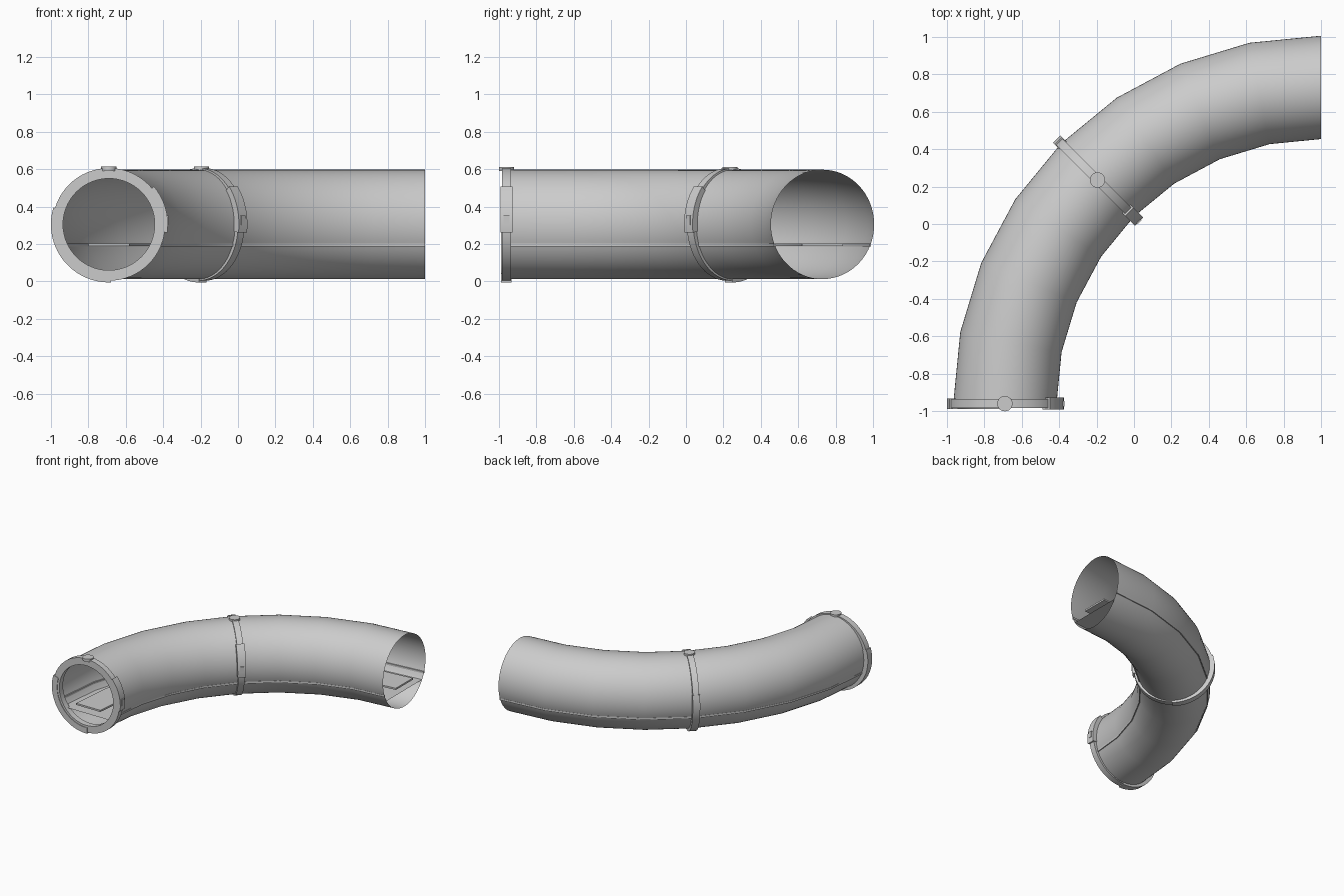
import bpy, bmesh
from math import sin, cos, pi, radians
from mathutils import Vector, Matrix

if "Cube" in bpy.data.objects:
    bpy.data.objects.remove(bpy.data.objects["Cube"])

CX, CY, CZ, R = 1.0, -0.96, 0.305, 1.69   # bend centre, axis height, bend radius
RW, RH = 0.276, 0.2925                    # tube half width and half height
STEPS = 8


def finish(name, verts, faces, angle=35):
    me = bpy.data.meshes.new(name)
    me.from_pydata(verts, [], faces)
    bm = bmesh.new()
    bm.from_mesh(me)
    bmesh.ops.recalc_face_normals(bm, faces=bm.faces)
    bm.to_mesh(me)
    bm.free()
    ob = bpy.data.objects.new(name, me)
    bpy.context.collection.objects.link(ob)
    bpy.ops.object.select_all(action='DESELECT')
    ob.select_set(True)
    bpy.context.view_layer.objects.active = ob
    bpy.ops.object.shade_smooth_by_angle(angle=radians(angle))
    return ob


def skin(rows, closed_profile, closed_path=False):
    """Faces joining consecutive rows of profile points."""
    n, m = len(rows[0]), len(rows)
    verts = [p for r in rows for p in r]
    faces = []
    for i in range(m if closed_path else m - 1):
        a, b = i * n, (i + 1) % m * n
        for j in range(n if closed_profile else n - 1):
            k = (j + 1) % n
            faces.append((a + j, a + k, b + k, b + j))
    if closed_profile and not closed_path:
        faces += [tuple(range(n)), tuple(range((m - 1) * n, m * n))]
    return verts, faces


def along_bend(name, profile, closed=False):
    """Sweep (outward offset, height) points round the quarter bend."""
    rows = []
    for i in range(STEPS + 1):
        t = pi / 2 * i / STEPS
        rows.append([(CX - (R + d) * cos(t), CY + (R + d) * sin(t), z) for d, z in profile])
    return finish(name, *skin(rows, closed))


def ellipse(a0, a1, n, grow=0.0):
    return [((RW + grow) * cos(radians(a0 + (a1 - a0) * i / n)),
             CZ + (RH + grow) * sin(radians(a0 + (a1 - a0) * i / n))) for i in range(n + 1)]


def frame(t):
    """Plane across the tube: x inward, y along the tube, z up."""
    m = Matrix(((cos(t), sin(t), 0), (-sin(t), cos(t), 0), (0, 0, 1))).to_4x4()
    m.translation = (CX - R * cos(t), CY + R * sin(t), CZ)
    return m


def hoop(name, t, r0, r1, half, a0, a1, n):
    m, full = frame(t), a1 - a0 == 360
    rows = []
    for i in range(n if full else n + 1):
        a = radians(a0 + (a1 - a0) * i / n)
        rows.append([m @ Vector((r * cos(a), y, r * sin(a)))
                     for r, y in ((r0, -half), (r1, -half), (r1, half), (r0, half))])
    return finish(name, *skin(rows, True, full))


def box(name, t, centre, size):
    m, rows = frame(t), []
    c = Vector(centre)
    for sz in (-.5, .5):
        rows.append([m @ (c + Vector((sx * size[0], sy * size[1], sz * size[2])))
                     for sx, sy in ((-.5, -.5), (.5, -.5), (.5, .5), (-.5, .5))])
    return finish(name, *skin(rows, True))


# tube shells: upper arch and lower trough meeting at a seam
along_bend("upper_shell", ellipse(-22, 202, 40))
along_bend("lower_shell", ellipse(202, 338, 24))
# thin seam lips on both sides of the tube
for side, s in (("outer", 1), ("inner", -1)):
    e = RW * cos(radians(22))
    along_bend("seam_lip_" + side, [(s * (e - .006), .188), (s * (e + .004), .188),
                                    (s * (e + .004), .203), (s * (e - .006), .203)], True)
# floor and raised walkway
along_bend("floor", [(-.231, .145), (.231, .145)])
along_bend("walkway", [(-.11, .19), (.11, .19), (.11, .204), (-.11, .204)], True)

# clamp rings at the end and the middle
for label, t in (("end", 0.0), ("middle", pi / 4)):
    hoop("ring_" + label, t, .245, .301, .024, 0, 360, 64)
    hoop("inner_clamp_" + label, t, .262, .315, .032, -8, 40, 10)
    hoop("outer_clamp_" + label, t, .262, .310, .028, 163, 272, 22)
    box("latch_" + label, t, (.308, 0, .022), (.022, .03, .05))
    # round cap on top
    m = frame(t)
    rows = [[m @ Vector((.041 * cos(2 * pi * k / 24), .041 * sin(2 * pi * k / 24), z))
             for k in range(24)] for z in (.285, .308)]
    finish("cap_" + label, *skin(rows, True))
